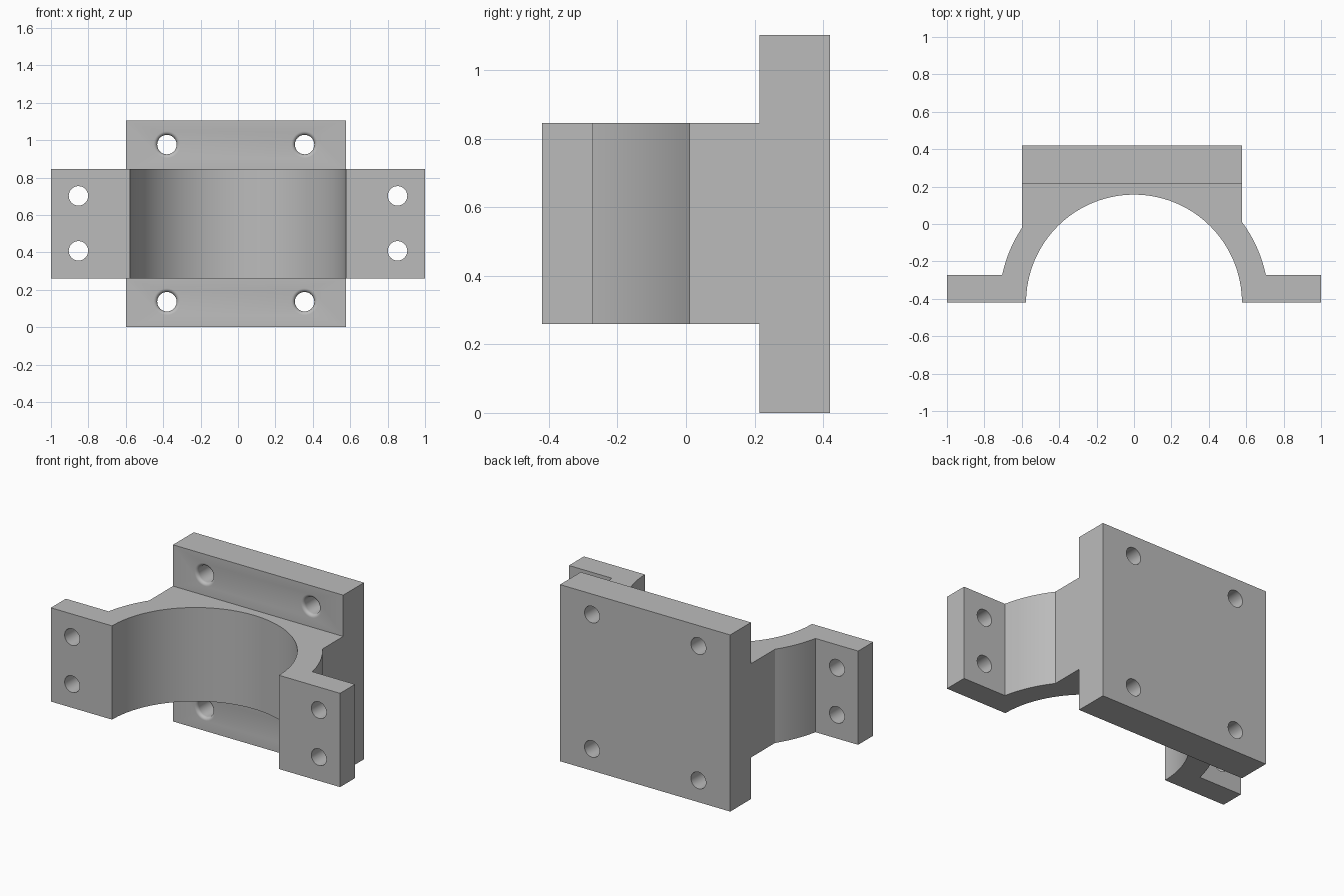
import bpy, bmesh, math

cube = bpy.data.objects.get("Cube")
if cube:
    bpy.data.objects.remove(cube, do_unlink=True)

# Main dimensions
BACK, PLATE_FRONT, FRONT = 0.42, 0.215, -0.42
RIGHT, LEFT = -0.60, 0.577
BORE, OUTER, FLANGE_BACK = 0.577, 0.72, -0.272
HOLE, FILLET = 0.052, 0.02

grey = bpy.data.materials.new("machined grey")
grey.use_nodes = True
colour = (0.5, 0.5, 0.5, 1)
grey.diffuse_color = colour
grey.node_tree.nodes["Principled BSDF"].inputs["Base Color"].default_value = colour


def make_object(name, bm):
    bmesh.ops.recalc_face_normals(bm, faces=bm.faces)
    mesh = bpy.data.meshes.new(name)
    bm.to_mesh(mesh)
    bm.free()
    mesh.materials.append(grey)
    obj = bpy.data.objects.new(name, mesh)
    bpy.context.collection.objects.link(obj)
    return obj


def prism(name, outline, z0, z1):
    bm = bmesh.new()
    face = bm.faces.new([bm.verts.new((x, y, z0)) for x, y in outline])
    top = bmesh.ops.extrude_face_region(bm, geom=[face])["geom"]
    bmesh.ops.translate(bm, vec=(0, 0, z1 - z0),
                        verts=[v for v in top if isinstance(v, bmesh.types.BMVert)])
    return make_object(name, bm)


def lathe_cutter(name, x, z, profile, steps=32):
    """Turned cutter along y; profile is a list of (radius, y)."""
    bm = bmesh.new()
    rings = []
    for r, y in profile:
        angles = [2 * math.pi * i / steps for i in range(steps)]
        rings.append([bm.verts.new((x + r * math.cos(a), y, z + r * math.sin(a)))
                      for a in angles])
    for a, b in zip(rings, rings[1:]):
        for i in range(steps):
            j = (i + 1) % steps
            bm.faces.new((a[i], a[j], b[j], b[i]))
    bm.faces.new(rings[0])
    bm.faces.new(rings[-1])
    obj = make_object(name, bm)
    obj.hide_render = True
    return obj


def arc(radius, start, end, steps):
    return [(radius * math.cos(start + (end - start) * i / steps),
             FRONT + radius * math.sin(start + (end - start) * i / steps))
            for i in range(steps + 1)]


def combine(target, other, operation):
    mod = target.modifiers.new(operation, "BOOLEAN")
    mod.operation, mod.solver, mod.object = operation, "EXACT", other
    bpy.context.view_layer.objects.active = target
    bpy.ops.object.modifier_apply(modifier=mod.name)
    bpy.data.objects.remove(other, do_unlink=True)


# Saddle with half-round bore, curved shoulders and side flanges
foot = math.asin((FLANGE_BACK - FRONT) / OUTER)
outline = arc(BORE, math.pi, 0, 64)
outline += [(1, FRONT), (1, FLANGE_BACK)]
outline += arc(OUTER, foot, math.acos(LEFT / OUTER), 12)
outline += [(LEFT, BACK), (RIGHT, BACK)]
outline += arc(OUTER, math.acos(RIGHT / OUTER), math.pi - foot, 12)
outline += [(-1, FLANGE_BACK), (-1, FRONT)]
bracket = prism("saddle_bracket", outline, 0.26, 0.846)

# Mounting plate
plate = prism("mounting_plate", [(RIGHT, PLATE_FRONT), (LEFT, PLATE_FRONT),
                                 (LEFT, BACK), (RIGHT, BACK)], 0, 1.104)
combine(bracket, plate, "UNION")

# Plate holes with rounded front mouths
mouth = [(HOLE + FILLET, PLATE_FRONT - 0.01)]
for i in range(7):
    a = math.pi / 2 * i / 6
    mouth.append((HOLE + FILLET * (1 - math.sin(a)),
                  PLATE_FRONT + FILLET * (1 - math.cos(a))))
mouth.append((HOLE, BACK + 0.05))
for x in (-0.38, 0.356):
    for z in (0.136, 0.976):
        combine(bracket, lathe_cutter("plate_hole", x, z, mouth), "DIFFERENCE")

# Flange holes
for x in (-0.853, 0.853):
    for z in (0.408, 0.702):
        bore = [(HOLE, FRONT - 0.05), (HOLE, FLANGE_BACK + 0.05)]
        combine(bracket, lathe_cutter("flange_hole", x, z, bore), "DIFFERENCE")

# Smooth curved walls, crisp edges
bpy.ops.object.select_all(action="DESELECT")
bracket.select_set(True)
bpy.context.view_layer.objects.active = bracket
bpy.ops.object.shade_smooth_by_angle(angle=math.radians(25))
